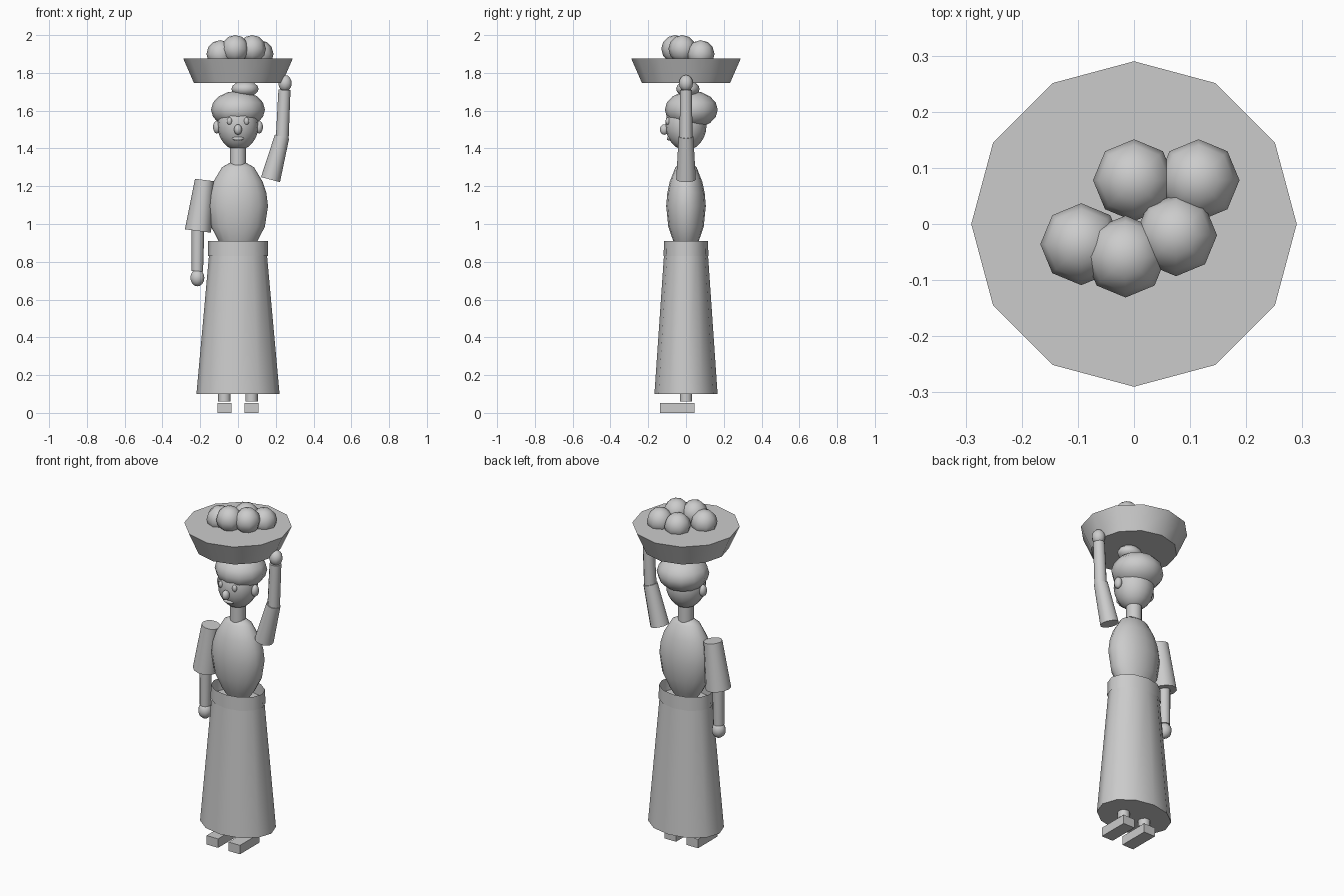
import bpy
import bmesh
import math
from mathutils import Matrix, Vector

cube = bpy.data.objects.get("Cube")
if cube:
    bpy.data.objects.remove(cube, do_unlink=True)

grey = bpy.data.materials.new("plain_grey")
grey.use_nodes = True
grey.diffuse_color = (0.6, 0.6, 0.6, 1)
grey.node_tree.nodes["Principled BSDF"].inputs["Base Color"].default_value = (0.6, 0.6, 0.6, 1)


def finish(name, bm, smooth=True):
    bmesh.ops.recalc_face_normals(bm, faces=bm.faces)
    mesh = bpy.data.meshes.new(name)
    bm.to_mesh(mesh)
    bm.free()
    mesh.materials.append(grey)
    obj = bpy.data.objects.new(name, mesh)
    bpy.context.collection.objects.link(obj)
    if smooth:
        bpy.ops.object.select_all(action="DESELECT")
        obj.select_set(True)
        bpy.context.view_layer.objects.active = obj
        bpy.ops.object.shade_smooth_by_angle(angle=math.radians(50))
    return obj


def ball(name, center, radii, segments=12, rings=8):
    bm = bmesh.new()
    bmesh.ops.create_uvsphere(bm, u_segments=segments, v_segments=rings, radius=1)
    bmesh.ops.scale(bm, vec=Vector(radii), verts=bm.verts)
    bmesh.ops.translate(bm, vec=Vector(center), verts=bm.verts)
    return finish(name, bm)


def limb(name, start, end, r1, r2, segments=12):
    start, end = Vector(start), Vector(end)
    axis = end - start
    turn = Vector((0, 0, 1)).rotation_difference(axis).to_matrix().to_4x4()
    bm = bmesh.new()
    bmesh.ops.create_cone(bm, cap_ends=True, segments=segments, radius1=r1, radius2=r2,
                          depth=axis.length,
                          matrix=Matrix.Translation((start + end) / 2) @ turn)
    return finish(name, bm)


def lathe(name, profile, depth, caps=True, segments=12):
    """Stack elliptical rings from (radius, height) pairs."""
    bm = bmesh.new()
    rings = []
    for r, z in profile:
        angles = [math.tau * i / segments for i in range(segments)]
        rings.append([bm.verts.new((r * math.cos(a), r * depth * math.sin(a), z)) for a in angles])
    for low, high in zip(rings, rings[1:]):
        for i in range(segments):
            j = (i + 1) % segments
            bm.faces.new((low[i], low[j], high[j], high[i]))
    if caps:
        bm.faces.new(rings[0])
        bm.faces.new(rings[-1])
    return finish(name, bm)


# Feet and ankles
for side, x in (("left", 0.072), ("right", -0.072)):
    bm = bmesh.new()
    bmesh.ops.create_cube(bm, size=1)
    bmesh.ops.scale(bm, vec=(0.075, 0.182, 0.053), verts=bm.verts)
    bmesh.ops.translate(bm, vec=(x, -0.047, 0.0265), verts=bm.verts)
    finish(side + "_shoe", bm, smooth=False)
    limb(side + "_ankle", (x, 0, 0.06), (x, 0, 0.16), 0.033, 0.033)

# Skirt with an open waistband
lathe("skirt", [(0.22, 0.10), (0.153, 0.84)], 0.76)
lathe("waistband", [(0.16, 0.83), (0.158, 0.91)], 0.74, caps=False)

# Torso, neck and head
lathe("torso", [(0.06, 0.85), (0.10, 0.905), (0.142, 0.985), (0.159, 1.095),
                (0.15, 1.165), (0.13, 1.225), (0.085, 1.30), (0.045, 1.323)], 0.66, segments=16)
limb("neck", (0, 0, 1.31), (0, 0, 1.43), 0.043, 0.043)
ball("head", (0, 0, 1.525), (0.109, 0.109, 0.135), 16, 12)

# Face
ball("nose", (0, -0.115, 1.50), (0.021, 0.023, 0.028))
ball("mouth", (0, -0.088, 1.452), (0.032, 0.014, 0.011))
for side, s in (("left", 1), ("right", -1)):
    ball(side + "_eye", (s * 0.045, -0.096, 1.545), (0.014, 0.012, 0.02))
    ball(side + "_ear", (s * 0.112, 0, 1.513), (0.02, 0.025, 0.034))

# Head wrap and its knot
ball("head_wrap", (0, 0.028, 1.605), (0.143, 0.14, 0.1), 12, 8)
ball("wrap_knot", (0.037, 0.01, 1.715), (0.072, 0.062, 0.042))

# Lowered right arm
limb("right_sleeve", (-0.177, 0, 1.233), (-0.212, 0, 0.963), 0.051, 0.07)
limb("right_forearm", (-0.212, 0, 0.98), (-0.215, 0, 0.75), 0.034, 0.03)
ball("right_hand", (-0.215, 0, 0.715), (0.039, 0.039, 0.045), 10, 8)

# Raised left arm
limb("left_sleeve", (0.172, 0, 1.235), (0.233, 0, 1.463), 0.052, 0.039)
limb("left_forearm", (0.234, 0, 1.45), (0.246, 0, 1.71), 0.034, 0.032)
ball("left_hand", (0.249, 0, 1.745), (0.037, 0.037, 0.044), 10, 8)

# Tray with fruit
lathe("tray", [(0.233, 1.746), (0.29, 1.876)], 1)
fruit = [(0, 0.078, 1.90), (0.115, 0.078, 1.90), (-0.094, -0.036, 1.90),
         (-0.015, -0.058, 1.927), (0.075, -0.02, 1.927)]
for i, spot in enumerate(fruit):
    ball(f"fruit_{i + 1}", spot, (0.073, 0.073, 0.073), 8, 6)
